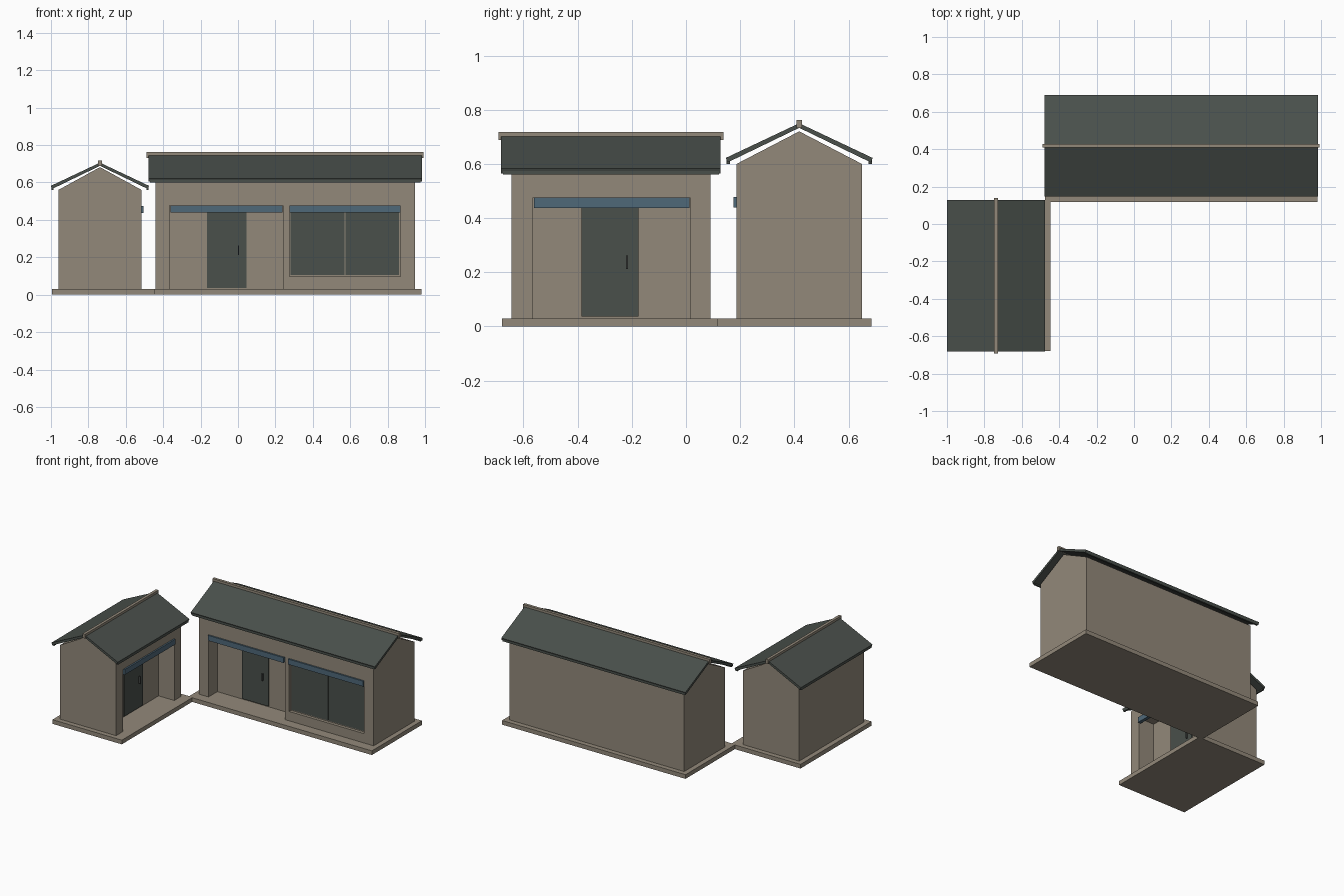
import bpy, bmesh, math
from mathutils import Matrix

if "Cube" in bpy.data.objects:
    bpy.data.objects.remove(bpy.data.objects["Cube"])


def material(name, rgb):
    m = bpy.data.materials.new(name)
    m.diffuse_color = (*rgb, 1)
    m.use_nodes = True
    m.node_tree.nodes["Principled BSDF"].inputs["Base Color"].default_value = m.diffuse_color
    return m


STONE = material("warm_stone", (0.29, 0.25, 0.195))
SLATE = material("dark_slate", (0.067, 0.079, 0.070))
BLUE = material("muted_blue", (0.078, 0.138, 0.19))
METAL = material("handle_metal", (0.05, 0.055, 0.052))


def add(name, bm, mat, place):
    bmesh.ops.recalc_face_normals(bm, faces=bm.faces)
    me = bpy.data.meshes.new(name)
    bm.to_mesh(me)
    bm.free()
    me.materials.append(mat)
    ob = bpy.data.objects.new(name, me)
    ob.matrix_world = place
    bpy.context.collection.objects.link(ob)
    return ob


def box(name, x, y, z, mat, place):
    """Box from (min, max) pairs on each axis."""
    bm = bmesh.new()
    bmesh.ops.create_cube(bm, size=1)
    for v in bm.verts:
        v.co = [r[0] if c < 0 else r[1] for c, r in zip(v.co, (x, y, z))]
    return add(name, bm, mat, place)


def extrude_x(name, profile, x, mat, place):
    """Closed (y, z) profile extruded along x."""
    bm = bmesh.new()
    face = bm.faces.new([bm.verts.new((x[0], y, z)) for y, z in profile])
    out = bmesh.ops.extrude_face_region(bm, geom=[face])
    for v in out["geom"]:
        if isinstance(v, bmesh.types.BMVert):
            v.co.x = x[1]
    return add(name, bm, mat, place)


def cut(ob, x, y, z, place):
    """Carve a box-shaped recess out of an object."""
    cutter = box("cutter", x, y, z, STONE, place)
    cutter.hide_render = True
    mod = ob.modifiers.new("recess", 'BOOLEAN')
    mod.operation, mod.solver, mod.object = 'DIFFERENCE', 'EXACT', cutter
    bpy.context.view_layer.update()
    me = bpy.data.meshes.new_from_object(
        ob.evaluated_get(bpy.context.evaluated_depsgraph_get()))
    ob.modifiers.clear()
    ob.data = me
    bpy.data.objects.remove(cutter)


def house(tag, place, hl, hd, wall, gable, apex, porch, depth, door, opening, window=None):
    """Gabled house facing local -y. hl, hd are half length and half depth."""
    front = -hd
    # plinth
    box(tag + "_plinth", (-hl - .035, hl + .035), (front - .07, hd + .035), (0, .03), STONE, place)

    # walls with gable, then porch and window recesses
    body = box(tag + "_walls", (-hl, hl), (-hd, hd), (.02, wall), STONE, place)
    cut(body, porch, (front - .1, front + depth), (0, opening), place)
    if window:
        cut(body, window, (front - .1, front + .022), (.097, opening), place)
    extrude_x(tag + "_gable", [(-hd, wall), (hd, wall), (0, gable)], (-hl, hl), STONE, place)

    # roof slopes, eave boards and ridge cap
    e, rx, ez = hd + .04, hl + .038, wall + .005
    t = .017
    for side, s in (("front", -1), ("back", 1)):
        extrude_x(f"{tag}_roof_{side}",
                  [(0, apex), (s * e, ez + t), (s * (e - .006), ez), (0, apex - t)],
                  (-rx, rx), SLATE, place)
        ys = sorted((s * (e - .003), s * (e - .015)))
        box(f"{tag}_eave_{side}", (-rx + .007, rx - .007), ys, (wall, ez + .011), SLATE, place)
    box(tag + "_ridge_cap", (-rx - .01, rx + .01), (-.01, .01), (apex - .018, apex + .012), STONE, place)

    # double door: leaf, handle and lintel
    back = front + depth
    box(tag + "_door", door, (back - .008, back + .005), (.037, opening - .015), SLATE, place)
    hx = door[1] - .043
    box(tag + "_door_handle", (hx - .003, hx + .003), (back - .02, back - .007), (.212, .262), METAL, place)
    lintel = (front - .011, front + .012)
    box(tag + "_porch_lintel", (porch[0] + .003, porch[1] - .003), lintel, (opening - .038, opening), BLUE, place)

    # two-pane window
    if window:
        mid = sum(window) / 2
        for i, (a, b) in enumerate(((window[0] + .007, mid - .002), (mid + .002, window[1] - .008))):
            box(f"{tag}_window_pane_{i + 1}", (a, b), (front + .015, front + .025),
                (.106, opening - .01), SLATE, place)
        box(tag + "_window_lintel", window, lintel, (opening - .038, opening), BLUE, place)


# long house along x, facing the front
house("long_house", Matrix.Translation((.2525, .418, 0)), .6925, .231,
      .60, .72, .75, (-.6175, -.0125), .10, (-.4175, -.2075), .477, (.0225, .6175))

# short house turned to face right
house("short_house", Matrix.Translation((-.738, -.2775, 0)) @ Matrix.Rotation(math.pi / 2, 4, 'Z'),
      .3675, .2225, .56, .682, .706, (-.2875, .2925), .125, (-.1075, .1025), .475)
